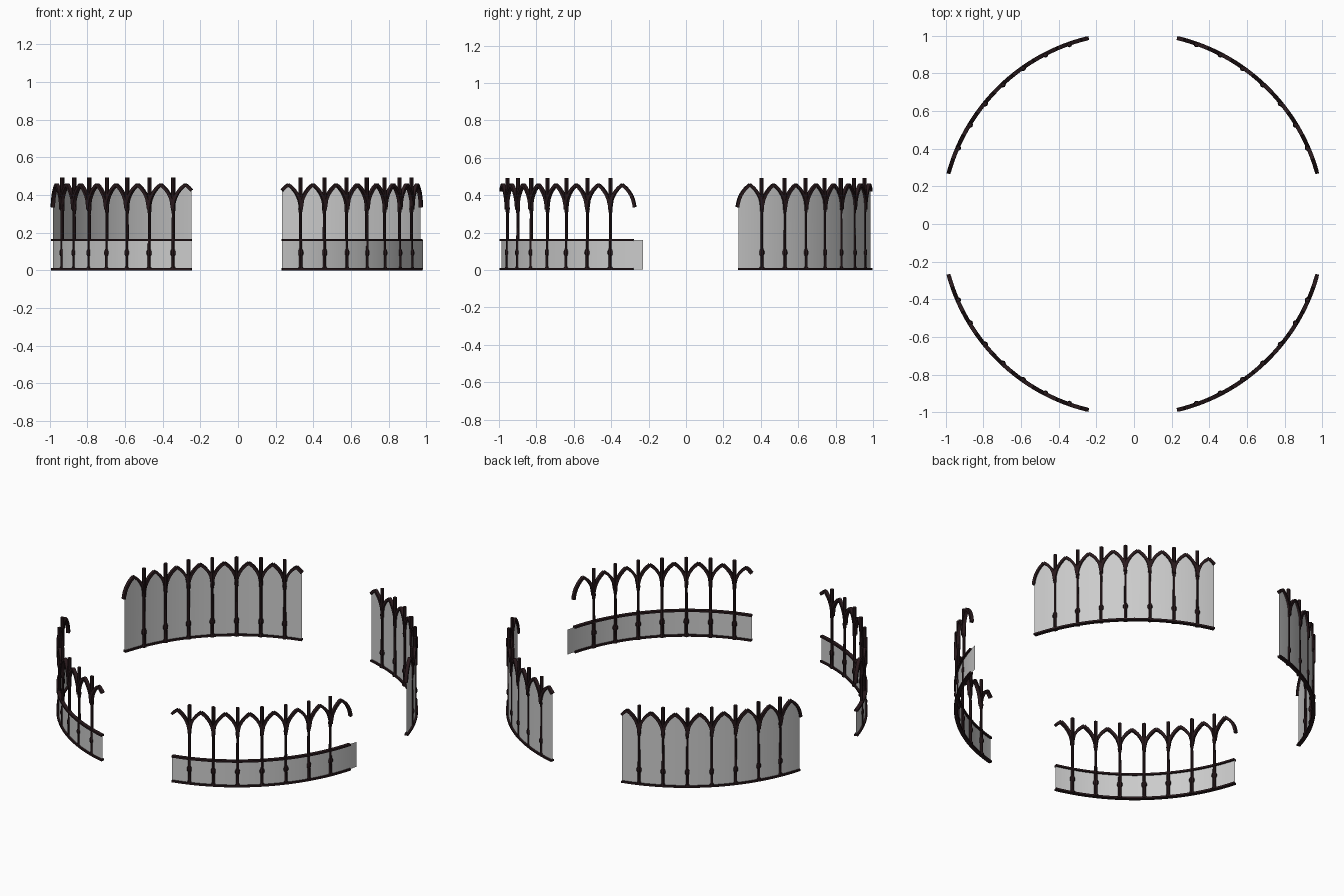
import bpy, bmesh
from math import sin, cos, pi, radians, sqrt, hypot

if "Cube" in bpy.data.objects:
    bpy.data.objects.remove(bpy.data.objects["Cube"])

CX = -0.006                 # the ring sits slightly left because one panel overhangs
R = 1.016                   # ring radius
MID, STEP = 47.0, 7.83      # centre angle of a section, angle of a bay
A0, A1 = 16.0, 76.3         # section ends
SPRING, APEX = 0.325, 0.455 # arch heights

dark = bpy.data.materials.new("dark_iron")
dark.diffuse_color = (0.022, 0.010, 0.012, 1)
dark.use_nodes = True
dark.node_tree.nodes["Principled BSDF"].inputs["Base Color"].default_value = dark.diffuse_color


def place(sx, sy, a, r, z):
    a = radians(a)
    return (CX + sx * r * cos(a), sy * r * sin(a), z)


def finish(name, bm, mat=None, smooth=True):
    bmesh.ops.recalc_face_normals(bm, faces=bm.faces)
    me = bpy.data.meshes.new(name)
    bm.to_mesh(me)
    bm.free()
    ob = bpy.data.objects.new(name, me)
    bpy.context.collection.objects.link(ob)
    if mat:
        me.materials.append(mat)
    if smooth:
        bpy.ops.object.select_all(action='DESELECT')
        ob.select_set(True)
        bpy.context.view_layer.objects.active = ob
        bpy.ops.object.shade_smooth_by_angle(angle=radians(35))
    return ob


def arch_z(a):
    # pointed arch made of two circular arcs, repeated in each bay
    t = ((a - MID) / STEP) % 1.0
    half = radians(STEP) * R / 2
    h = APEX - SPRING
    rad = (h * h + half * half) / (2 * half)
    d = rad - half * (1 - abs(2 * t - 1))
    return SPRING + sqrt(max(0, rad * rad - d * d))


def sweep(bm, sx, sy, path, width, height):
    # rectangular bar along (angle, z) points bent round the ring
    rings = []
    k = radians(1) * R
    for i, (a, z) in enumerate(path):
        p, q = path[max(i - 1, 0)], path[min(i + 1, len(path) - 1)]
        da, dz = (q[0] - p[0]) * k, q[1] - p[1]
        n = hypot(da, dz)
        na, nz = -dz / n / k * height / 2, da / n * height / 2
        rings.append([bm.verts.new(place(sx, sy, a + s * na, R + w * width / 2, z + s * nz))
                      for s, w in ((-1, -1), (-1, 1), (1, 1), (1, -1))])
    for u, v in zip(rings, rings[1:]):
        for j in range(4):
            bm.faces.new((u[j], u[(j + 1) % 4], v[(j + 1) % 4], v[j]))
    bm.faces.new(rings[0])
    bm.faces.new(rings[-1])


def angles(a, b, n):
    return [a + (b - a) * i / n for i in range(n + 1)]


# radius and height along a post: foot, knob, slim shaft, thicker head
POST = [(0.015, 0), (0.015, 0.012), (0.010, 0.02), (0.010, 0.075), (0.015, 0.085),
        (0.015, 0.1), (0.009, 0.115), (0.008, 0.30), (0.012, 0.325), (0.011, 0.345),
        (0.011, 0.493)]


def posts(name, sx, sy):
    bm = bmesh.new()
    for i in range(-3, 4):
        c = place(sx, sy, MID + i * STEP, R - 0.004, 0)
        rings = [[bm.verts.new((c[0] + r * cos(k * pi / 4), c[1] + r * sin(k * pi / 4), z))
                  for k in range(8)] for r, z in POST]
        for u, v in zip(rings, rings[1:]):
            for j in range(8):
                bm.faces.new((u[j], u[(j + 1) % 8], v[(j + 1) % 8], v[j]))
        bm.faces.new(rings[0])
        bm.faces.new(rings[-1])
    finish(name, bm, dark)


def rail(name, sx, sy, z):
    bm = bmesh.new()
    sweep(bm, sx, sy, [(a, z) for a in angles(A0, A1, 32)], 0.022, 0.011)
    finish(name, bm, dark)


def arches(name, sx, sy):
    bm = bmesh.new()
    for i in range(-4, 4):
        lo = MID + i * STEP
        c = lo + STEP / 2
        # left and right arcs are swept separately so the apex stays pointed
        for a, b in ((lo, c), (c, lo + STEP)):
            a, b = max(a, A0 - 0.3), min(b, A1)
            path = [(t, arch_z(t)) for t in angles(a, b, 8)]
            if path[0][1] < path[-1][1]:
                path.insert(1, (a + 0.1, arch_z(a + 0.1)))
            sweep(bm, sx, sy, path, 0.02, 0.016)
    finish(name, bm, dark)


def panel(name, sx, sy, end, top):
    bm = bmesh.new()
    pts = sorted(set(angles(end, A1, 96) + [MID + i * STEP / 2 for i in range(-7, 8)]))
    cols = [[bm.verts.new(place(sx, sy, a, R, z)) for z in (0.004, top(a))] for a in pts]
    for u, v in zip(cols, cols[1:]):
        bm.faces.new((u[0], v[0], v[1], u[1]))
    finish(name, bm)


# four sections: low panels in front, full arched panels at the back
for sy, fb in ((-1, "front"), (1, "back")):
    for sx, lr in ((-1, "left"), (1, "right")):
        tag = fb + "_" + lr
        posts(tag + "_posts", sx, sy)
        arches(tag + "_arches", sx, sy)
        rail(tag + "_bottom_rail", sx, sy, 0.0055)
        if sy < 0:
            rail(tag + "_middle_rail", sx, sy, 0.16)
            panel(tag + "_low_panel", sx, sy, 13.1 if sx > 0 else A0, lambda a: 0.16)
        else:
            panel(tag + "_tall_panel", sx, sy, A0, arch_z)
